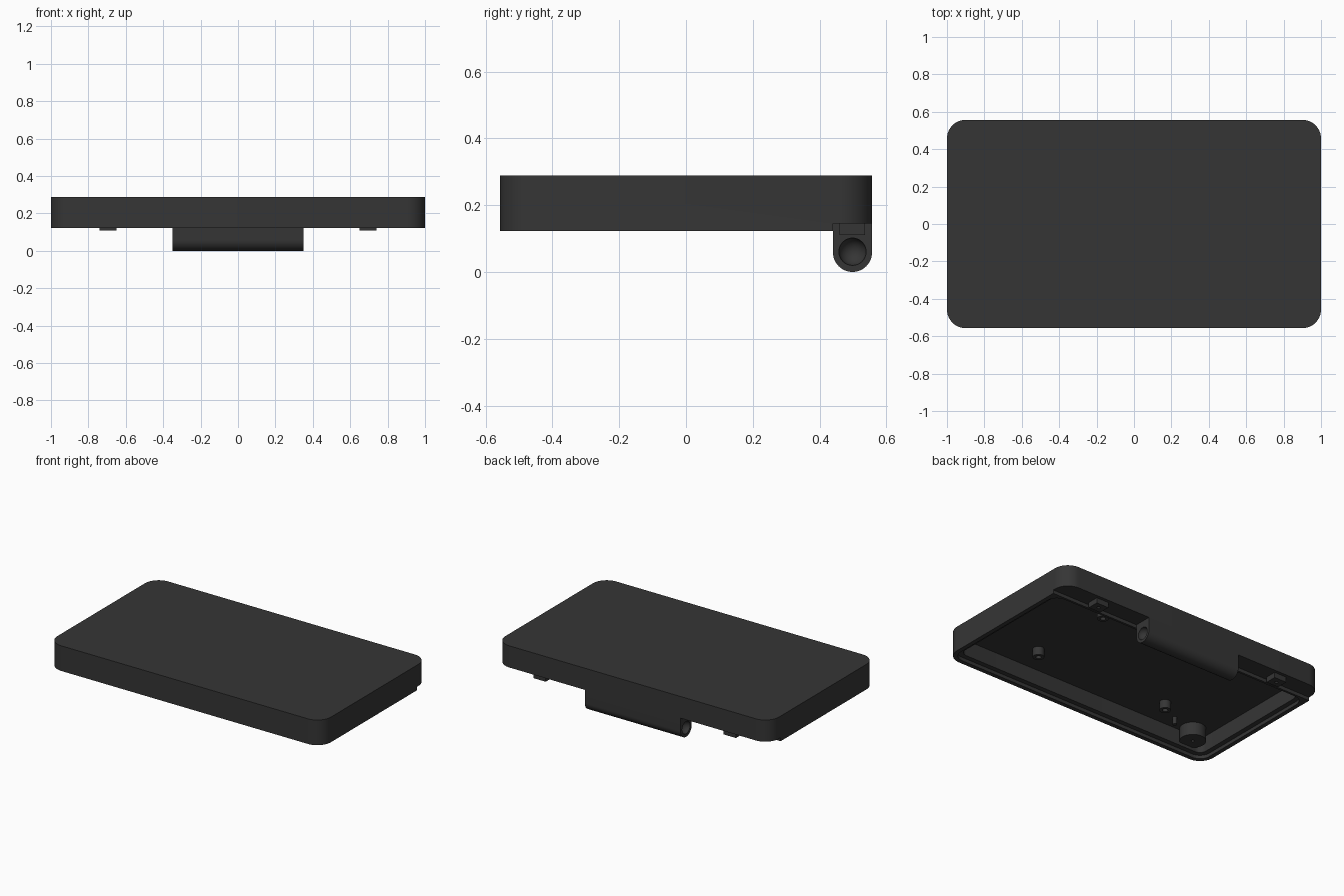
import bpy, bmesh, math
from mathutils import Matrix

cube = bpy.data.objects.get("Cube")
if cube:
    bpy.data.objects.remove(cube, do_unlink=True)

dark = bpy.data.materials.new("charcoal_plastic")
dark.use_nodes = True
COLOUR = (0.036, 0.036, 0.036, 1)
dark.diffuse_color = COLOUR
bsdf = next(n for n in dark.node_tree.nodes if n.type == 'BSDF_PRINCIPLED')
bsdf.inputs["Base Color"].default_value = COLOUR
bsdf.inputs["Roughness"].default_value = 0.6


def finish(name, bm):
    bmesh.ops.recalc_face_normals(bm, faces=bm.faces)
    mesh = bpy.data.meshes.new(name)
    bm.to_mesh(mesh)
    bm.free()
    mesh.materials.append(dark)
    ob = bpy.data.objects.new(name, mesh)
    bpy.context.collection.objects.link(ob)
    return ob


def prism(name, points, shift):
    """Extrude a closed outline of 3D points along the shift vector."""
    bm = bmesh.new()
    face = bm.faces.new([bm.verts.new(p) for p in points])
    new = bmesh.ops.extrude_face_region(bm, geom=[face], use_keep_orig=True)["geom"]
    bmesh.ops.translate(bm, vec=shift, verts=[v for v in new if isinstance(v, bmesh.types.BMVert)])
    return finish(name, bm)


def slab(name, hx, y0, y1, z0, z1, r, steps=12):
    """Plate with rounded vertical corners."""
    corners = [(hx - r, y1 - r), (r - hx, y1 - r), (r - hx, y0 + r), (hx - r, y0 + r)]
    pts = []
    for q, (cx, cy) in enumerate(corners):
        for i in range(steps + 1):
            a = math.pi / 2 * (q + i / steps)
            pts.append((cx + r * math.cos(a), cy + r * math.sin(a), z0))
    return prism(name, pts, (0, 0, z1 - z0))


def box(name, x, y, z, sx, sy, sz):
    bm = bmesh.new()
    bmesh.ops.create_cube(bm, size=1, matrix=Matrix.Translation((x, y, z)) @ Matrix.Diagonal((sx, sy, sz, 1)))
    return finish(name, bm)


def cylinder(name, x, y, z0, z1, r):
    bm = bmesh.new()
    bmesh.ops.create_cone(bm, cap_ends=True, segments=32, radius1=r, radius2=r, depth=z1 - z0,
                          matrix=Matrix.Translation((x, y, (z0 + z1) / 2)))
    return finish(name, bm)


def ball(name, x, y, z, r):
    bm = bmesh.new()
    bmesh.ops.create_uvsphere(bm, u_segments=32, v_segments=16, radius=r,
                              matrix=Matrix.Translation((x, y, z)))
    return finish(name, bm)


def activate(ob):
    bpy.ops.object.select_all(action='DESELECT')
    ob.select_set(True)
    bpy.context.view_layer.objects.active = ob


def cut(ob, cutter):
    cutter.hide_render = True
    mod = ob.modifiers.new("cut", 'BOOLEAN')
    mod.operation = 'DIFFERENCE'
    mod.solver = 'EXACT'
    mod.object = cutter
    activate(ob)
    bpy.ops.object.modifier_apply(modifier=mod.name)
    bpy.data.objects.remove(cutter, do_unlink=True)


def smooth(ob):
    activate(ob)
    bpy.ops.object.shade_smooth_by_angle(angle=math.radians(30))


BACK, NOTCH = 0.557, 0.44        # rear face and start of the rear relief
RIM, LEDGE, CEILING, TOP = 0.122, 0.145, 0.25, 0.288

# Hollow lid with a stepped rim and a relieved rear edge
lid = slab("lid_shell", 1.0, -BACK, BACK, RIM, TOP, 0.1)
cut(lid, slab("cavity", 0.94, -0.497, 0.41, 0.05, CEILING, 0.045))
cut(lid, slab("rim_step", 0.972, -0.529, 0.425, 0.05, LEDGE, 0.072))
cut(lid, box("rear_relief", 0, NOTCH + 0.25, LEDGE - 0.1, 3, 0.5, 0.2))
smooth(lid)

# Hinge barrel with rounded underside and dimpled ends
HW = 0.35
R = (BACK - NOTCH) / 2
HY = NOTCH + R
outline = [(-HW, BACK, LEDGE), (-HW, NOTCH, LEDGE)]
for i in range(25):
    a = math.pi * (1 + i / 24)
    outline.append((-HW, HY + R * math.cos(a), R + R * math.sin(a)))
barrel = prism("hinge_barrel", outline, (2 * HW, 0, 0))
for side in (-1, 1):
    cut(barrel, ball("dimple", side * HW, HY, R + 0.002, 0.041))
smooth(barrel)

# Rear stop tabs
for side, label in ((1, "left"), (-1, "right")):
    tab = box(label + "_stop_tab", side * 0.695, 0.498, 0.128, 0.09, 0.076, 0.036)
    cut(tab, cylinder("tab_hole", side * 0.695, 0.498, 0.1, 0.13, 0.01))

# Screw posts under the ceiling
for sx, side in ((1, "left"), (-1, "right")):
    for sy, end in ((-1, "front"), (1, "rear")):
        x, y = sx * 0.495, sy * 0.3
        post = cylinder(f"{end}_{side}_screw_post", x, y, 0.195, CEILING + 0.005, 0.035)
        cut(post, cylinder("post_hole", x, y, 0.15, 0.235, 0.017))
        smooth(post)

# Corner boss and the small locating pin beside it
boss = cylinder("corner_boss", -0.825, -0.435, 0.165, CEILING + 0.005, 0.08)
cut(boss, cylinder("boss_hole", -0.825, -0.435, 0.1, 0.2, 0.01))
smooth(boss)
smooth(cylinder("locating_pin", -0.655, -0.4, 0.2, CEILING + 0.005, 0.013))
